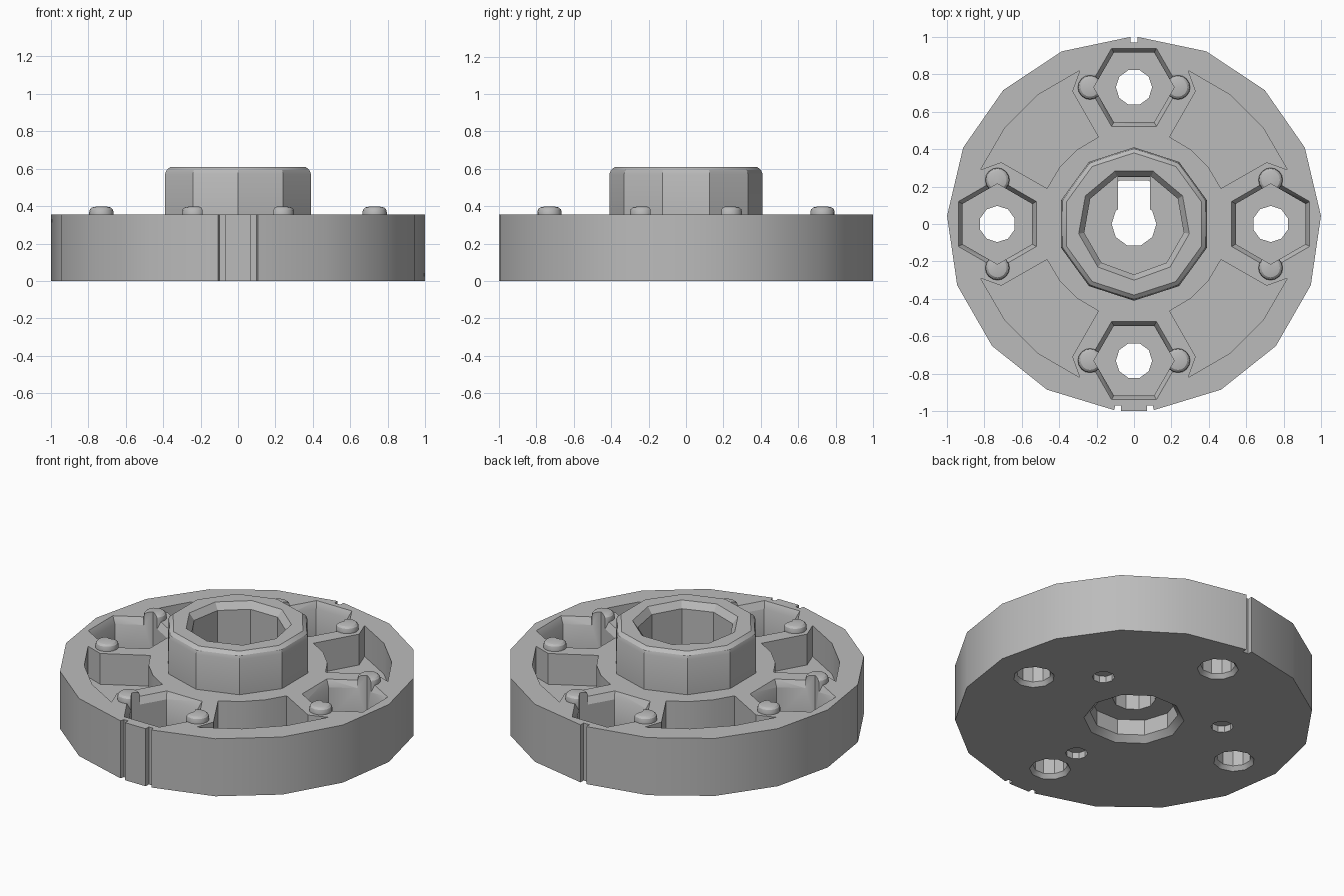
import bpy
import bmesh
from math import sin, cos, pi, radians

old = bpy.data.objects.get("Cube")
if old:
    bpy.data.objects.remove(old, do_unlink=True)

grey = bpy.data.materials.new("plain_grey")
grey.use_nodes = True
grey.diffuse_color = (0.5, 0.5, 0.5, 1)
grey.node_tree.nodes["Principled BSDF"].inputs["Base Color"].default_value = (0.5, 0.5, 0.5, 1)


def loft(name, rings):
    """Closed solid through a stack of equal-length rings of 3D points."""
    bm = bmesh.new()
    loops = [[bm.verts.new(p) for p in ring] for ring in rings]
    bm.faces.new(loops[0])
    bm.faces.new(loops[-1])
    for low, high in zip(loops, loops[1:]):
        for i in range(len(low)):
            j = (i + 1) % len(low)
            bm.faces.new((low[i], low[j], high[j], high[i]))
    bmesh.ops.recalc_face_normals(bm, faces=bm.faces)
    mesh = bpy.data.meshes.new(name)
    bm.to_mesh(mesh)
    bm.free()
    mesh.materials.append(grey)
    obj = bpy.data.objects.new(name, mesh)
    bpy.context.collection.objects.link(obj)
    return obj


def prism(name, points, low, high):
    return loft(name, [[(x, y, z) for x, y in points] for z in (low, high)])


def turned(name, sides, phase, profile, centre=(0, 0)):
    """Polygonal turning; phase is the angle of one corner in degrees."""
    angles = [radians(phase) + 2 * pi * i / sides for i in range(sides)]
    return loft(name, [[(centre[0] + r * cos(a), centre[1] + r * sin(a), z) for a in angles]
                       for r, z in profile])


def combine(body, tool, operation="DIFFERENCE"):
    tool.hide_render = True
    mod = body.modifiers.new(tool.name, "BOOLEAN")
    mod.operation = operation
    mod.solver = "EXACT"
    mod.object = tool
    bpy.context.view_layer.objects.active = body
    bpy.ops.object.modifier_apply(modifier=mod.name)
    bpy.data.objects.remove(tool, do_unlink=True)


def polar(r, degrees):
    return r * cos(radians(degrees)), r * sin(radians(degrees))


TOP = 0.355

# Faceted disc with one rim notch at the back and two at the front
right = [(0.02, 0.97)] + [polar(1, 88.9 - 21.6 * i) for i in range(9)]
right += [(0.1, -0.97), (0.07, -0.97), (0.07, -1)]
outline = right + [(-x, y) for x, y in reversed(right)]
body = prism("wheel_hub_body", outline, 0, TOP)

# Raised central hub with a rounded lip
combine(body, turned("hub", 10, 90, [(0.41, 0.2), (0.41, 0.57), (0.402, 0.592), (0.38, 0.61)]), "UNION")

# Chamfered bore, underside recess and the keyhole joining them
combine(body, turned("bore", 9, -90, [(0.27, 0.24), (0.27, 0.57), (0.31, 0.623)]))
combine(body, turned("recess", 10, 0, [(0.29, -0.01), (0.245, 0.035), (0.245, 0.13)]))
combine(body, turned("keyhole_round", 10, 0, [(0.12, 0.05), (0.12, 0.3)]))
slot = [(-0.085, 0), (0.085, 0), (0.085, 0.25), (-0.085, 0.25)]
combine(body, prism("keyhole_slot", slot, 0.05, 0.3))

# Curved lightening pockets between the bolt seats
half = [polar(0.86, 53.5), (0.29, 0.82), (0.33, 0.71), (0.19, 0.465), polar(0.5, 53)]
pocket = half + [(y, x) for x, y in reversed(half)]
for sx in (1, -1):
    for sy in (1, -1):
        combine(body, prism("pocket", [(x * sx, y * sy) for x, y in pocket], 0.165, 0.5))

# Four bolt seats: hexagonal pocket, two round-topped pins and a through hole
pin_profile = [(0.065, 0.28), (0.065, 0.368), (0.061, 0.383), (0.05, 0.393), (0.03, 0.397)]
for turn in (0, 90, 180, 270):
    seat = polar(0.73, turn)
    combine(body, turned("seat_chamfer", 6, turn + 30, [(0.19, 0.275), (0.253, 0.375)], seat))
    for side in (90, -90):
        dx, dy = polar(0.235, turn + side)
        combine(body, turned("pin", 16, 0, pin_profile, (seat[0] + dx, seat[1] + dy)), "UNION")
    combine(body, turned("seat", 6, turn + 30, [(0.215, 0.12), (0.215, 0.5)], seat))
    combine(body, turned("bolt_hole", 10, turn + 18,
                         [(0.123, -0.01), (0.097, 0.025), (0.097, 0.2)], seat))

# Three shallow locating dimples underneath
for turn in (30, 150, 270):
    combine(body, turned("dimple", 10, 0, [(0.062, -0.05), (0.062, 0.04)], polar(0.5, turn)))

# Smooth rim and pins, crisp edges elsewhere
bpy.ops.object.select_all(action="DESELECT")
body.select_set(True)
bpy.context.view_layer.objects.active = body
bpy.ops.object.shade_smooth_by_angle(angle=radians(30))
